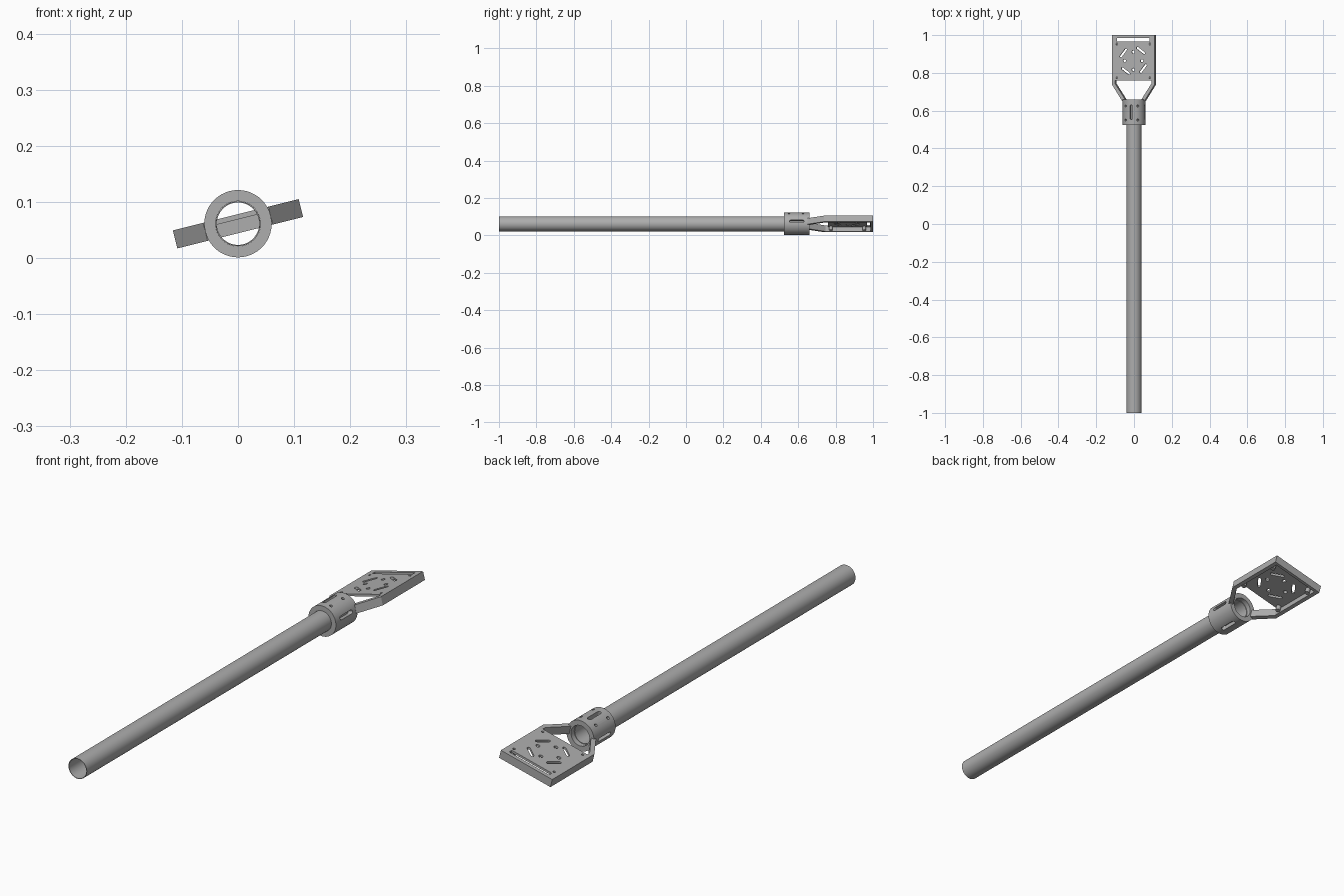
import bpy, bmesh, math
from mathutils import Matrix, Vector

if "Cube" in bpy.data.objects:
    bpy.data.objects.remove(bpy.data.objects["Cube"], do_unlink=True)

AXIS_Z = 0.061              # height of the pole axis
TILT = math.radians(-14)    # roll of the head about the pole
HALF_W, HALF_T = 0.1155, 0.0165

grey = bpy.data.materials.new("plain grey")
grey.use_nodes = True
grey.diffuse_color = (0.42, 0.42, 0.42, 1)
grey.node_tree.nodes["Principled BSDF"].inputs["Base Color"].default_value = grey.diffuse_color


def prism(bm, points, z0, z1, matrix=Matrix()):
    """Extrude a flat outline from z0 to z1, then place it."""
    low = [bm.verts.new(matrix @ Vector((x, y, z0))) for x, y in points]
    high = [bm.verts.new(matrix @ Vector((x, y, z1))) for x, y in points]
    bm.faces.new(low[::-1])
    bm.faces.new(high)
    n = len(points)
    for i in range(n):
        j = (i + 1) % n
        bm.faces.new((low[i], low[j], high[j], high[i]))


def stadium(length, radius, n=8):
    """Round-ended slot outline along y; a circle when length is zero."""
    half = length / 2
    if half == 0:
        return [(radius * math.cos(math.pi * i / n), radius * math.sin(math.pi * i / n))
                for i in range(2 * n)]
    return [(radius * math.cos(math.pi * (i / n + side)),
             radius * math.sin(math.pi * (i / n + side)) + (half if side == 0 else -half))
            for side in (0, 1) for i in range(n + 1)]


def box_outline(x0, x1, y0, y1):
    return [(x0, y0), (x1, y0), (x1, y1), (x0, y1)]


def make(name, bm, roll=0.0, smooth=True):
    bmesh.ops.recalc_face_normals(bm, faces=bm.faces)
    mesh = bpy.data.meshes.new(name)
    bm.to_mesh(mesh)
    bm.free()
    ob = bpy.data.objects.new(name, mesh)
    bpy.context.collection.objects.link(ob)
    mesh.materials.append(grey)
    ob.location.z = AXIS_Z
    ob.rotation_euler.y = roll
    bpy.ops.object.select_all(action="DESELECT")
    ob.select_set(True)
    bpy.context.view_layer.objects.active = ob
    if smooth:
        bpy.ops.object.shade_smooth_by_angle(angle=math.radians(30))
    return ob


def cut(ob, cutter):
    bpy.context.view_layer.update()
    cutter.hide_render = True
    mod = ob.modifiers.new("holes", "BOOLEAN")
    mod.operation, mod.solver, mod.object = "DIFFERENCE", "EXACT", cutter
    bpy.ops.object.select_all(action="DESELECT")
    ob.select_set(True)
    bpy.context.view_layer.objects.active = ob
    bpy.ops.object.modifier_apply(modifier=mod.name)
    bpy.data.objects.remove(cutter, do_unlink=True)
    bpy.ops.object.shade_smooth_by_angle(angle=math.radians(30))


def ring_tube(name, outer, inner, y0, y1, sides, roll=0.0):
    """Hollow tube along y, made by spinning its wall section."""
    bm = bmesh.new()
    loops = [[bm.verts.new((r * math.sin(a), y, r * math.cos(a)))
              for r, y in ((outer, y0), (outer, y1), (inner, y1), (inner, y0))]
             for a in (math.tau * i / sides for i in range(sides))]
    for i, a in enumerate(loops):
        b = loops[(i + 1) % sides]
        for k in range(4):
            m = (k + 1) % 4
            bm.faces.new((a[k], a[m], b[m], b[k]))
    return make(name, bm, roll)


# Pole
ring_tube("pole", 0.04, 0.0378, -1.0, 0.64, 40)

# Collar with four slots and two pairs of screw holes
collar = ring_tube("collar", 0.06, 0.0402, 0.525, 0.66, 48, TILT)
bm = bmesh.new()
for k in range(4):
    spin = Matrix.Rotation(k * math.pi / 2, 4, "Y") @ Matrix.Translation((0, 0.592, 0))
    prism(bm, stadium(0.062, 0.0075), 0.03, 0.08, spin)
for angle in (-34, 34):
    for y in (0.55, 0.625):
        spin = Matrix.Rotation(math.radians(angle), 4, "Y") @ Matrix.Translation((0, y, 0))
        prism(bm, stadium(0, 0.006), 0.03, 0.08, spin)
cut(collar, make("collar_cutter", bm, TILT, False))

# Side rails that bend inwards as arms to the collar
arm = [(HALF_W, 1.0), (HALF_W, 0.737), (0.06, 0.65), (0.043, 0.65),
       (0.046, 0.662), (0.1, 0.745), (0.1, 1.0)]
for side, name in ((1, "left_arm"), (-1, "right_arm")):
    bm = bmesh.new()
    prism(bm, [(side * x, y) for x, y in arm], -HALF_T, HALF_T)
    make(name, bm, TILT, False)

# End wall
bm = bmesh.new()
prism(bm, box_outline(-0.1, 0.1, 0.987, 1.0), -HALF_T, HALF_T)
make("end_wall", bm, TILT, False)

# Mounting plate with a wide slot and a ring of holes and slots
bm = bmesh.new()
prism(bm, box_outline(-0.1, 0.1, 0.76, 0.987), HALF_T - 0.009, HALF_T)
plate = make("mounting_plate", bm, TILT, False)
corners = [(x, y) for x in (-0.09, 0.09) for y in (0.775, 0.953)]
bm = bmesh.new()
prism(bm, box_outline(-0.09, 0.09, 0.967, 0.984), -0.05, 0.05)
for x, y in corners:
    prism(bm, stadium(0, 0.005), -0.05, 0.05, Matrix.Translation((x, y, 0)))
for k in range(4):
    turn = Matrix.Translation((0, 0.864, 0)) @ Matrix.Rotation(k * math.pi / 2, 4, "Z")
    prism(bm, stadium(0, 0.008), -0.05, 0.05, turn @ Matrix.Translation((0.047, 0, 0)))
    slot = turn @ Matrix.Rotation(math.radians(-37), 4, "Z") @ Matrix.Translation((0.068, 0, 0))
    prism(bm, stadium(0.045, 0.006), -0.05, 0.05, slot)
cut(plate, make("plate_cutter", bm, TILT, False))

# Screw posts under the plate corners
for i, (x, y) in enumerate(corners):
    bm = bmesh.new()
    prism(bm, stadium(0, 0.0095), -0.012, HALF_T - 0.008, Matrix.Translation((x, y, 0)))
    make(f"screw_post_{i + 1}", bm, TILT)
